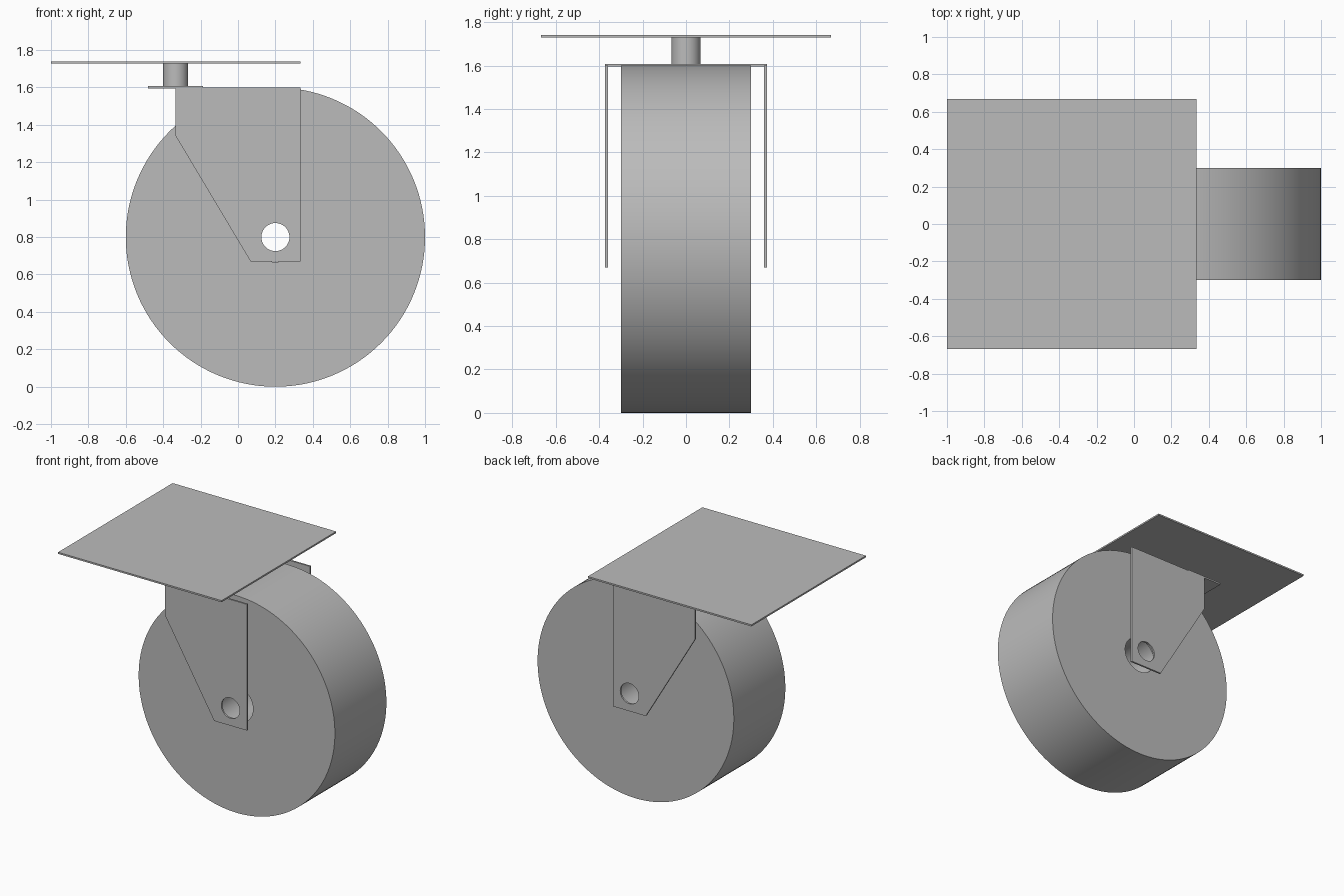
import bpy, bmesh, math
from mathutils import Matrix, Vector

if "Cube" in bpy.data.objects:
    bpy.data.objects.remove(bpy.data.objects["Cube"])

grey = bpy.data.materials.new("plain grey")
grey.diffuse_color = (0.5, 0.5, 0.5, 1)
grey.use_nodes = True
grey.node_tree.nodes["Principled BSDF"].inputs["Base Color"].default_value = grey.diffuse_color

AXLE_X, AXLE_Z = 0.2, 0.8
PIN_X = -0.333


def finish(name, bm, smooth=False):
    bmesh.ops.recalc_face_normals(bm, faces=bm.faces)
    mesh = bpy.data.meshes.new(name)
    bm.to_mesh(mesh)
    bm.free()
    mesh.materials.append(grey)
    obj = bpy.data.objects.new(name, mesh)
    bpy.context.collection.objects.link(obj)
    if smooth:
        bpy.ops.object.select_all(action='DESELECT')
        obj.select_set(True)
        bpy.context.view_layer.objects.active = obj
        bpy.ops.object.shade_smooth_by_angle(angle=math.radians(30))
    return obj


def box(name, x0, x1, y0, y1, z0, z1):
    bm = bmesh.new()
    bmesh.ops.create_cube(bm, size=1)
    bmesh.ops.scale(bm, vec=(x1 - x0, y1 - y0, z1 - z0), verts=bm.verts)
    bmesh.ops.translate(bm, vec=((x0 + x1) / 2, (y0 + y1) / 2, (z0 + z1) / 2), verts=bm.verts)
    return finish(name, bm)


def circle(radius, n):
    return [(AXLE_X + radius * math.cos(math.tau * i / n),
             AXLE_Z + radius * math.sin(math.tau * i / n)) for i in range(n)]


def holed_slab(name, outline, hole, y0, y1):
    """Extrude an XZ outline with one hole from y0 to y1."""
    bm = bmesh.new()
    edges = []
    for loop in (outline, hole):
        vs = [bm.verts.new((x, y0, z)) for x, z in loop]
        edges += [bm.edges.new((vs[i - 1], vs[i])) for i in range(len(vs))]
    bmesh.ops.triangle_fill(bm, edges=edges, use_beauty=True)
    geo = bmesh.ops.extrude_face_region(bm, geom=bm.faces[:], use_keep_orig=True)
    top = [v for v in geo["geom"] if isinstance(v, bmesh.types.BMVert)]
    bmesh.ops.translate(bm, vec=(0, y1 - y0, 0), verts=top)
    return finish(name, bm, True)


# Wheel with its bore
holed_slab("wheel", circle(0.8, 128), circle(0.133, 48), -0.3, 0.3)

# Fork side plates with axle holes
fork = [(-0.333, 1.6), (-0.333, 1.34), (0.067, 0.67), (0.333, 0.67), (0.333, 1.6)]
for name, y0 in (("front_fork_plate", -0.373), ("back_fork_plate", 0.36)):
    holed_slab(name, fork, circle(0.075, 48), y0, y0 + 0.013)

# Bridge joining the fork plates
box("fork_bridge", PIN_X - 0.149, PIN_X + 0.147, -0.373, 0.373, 1.595, 1.607)

# Swivel pin
bm = bmesh.new()
bmesh.ops.create_cone(bm, cap_ends=True, segments=48, radius1=0.067, radius2=0.067, depth=0.124,
                      matrix=Matrix.Translation(Vector((PIN_X, 0, 1.668))))
finish("swivel_pin", bm, True)

# Mounting plate
box("mounting_plate", -1.0, 0.333, -0.667, 0.667, 1.728, 1.74)
